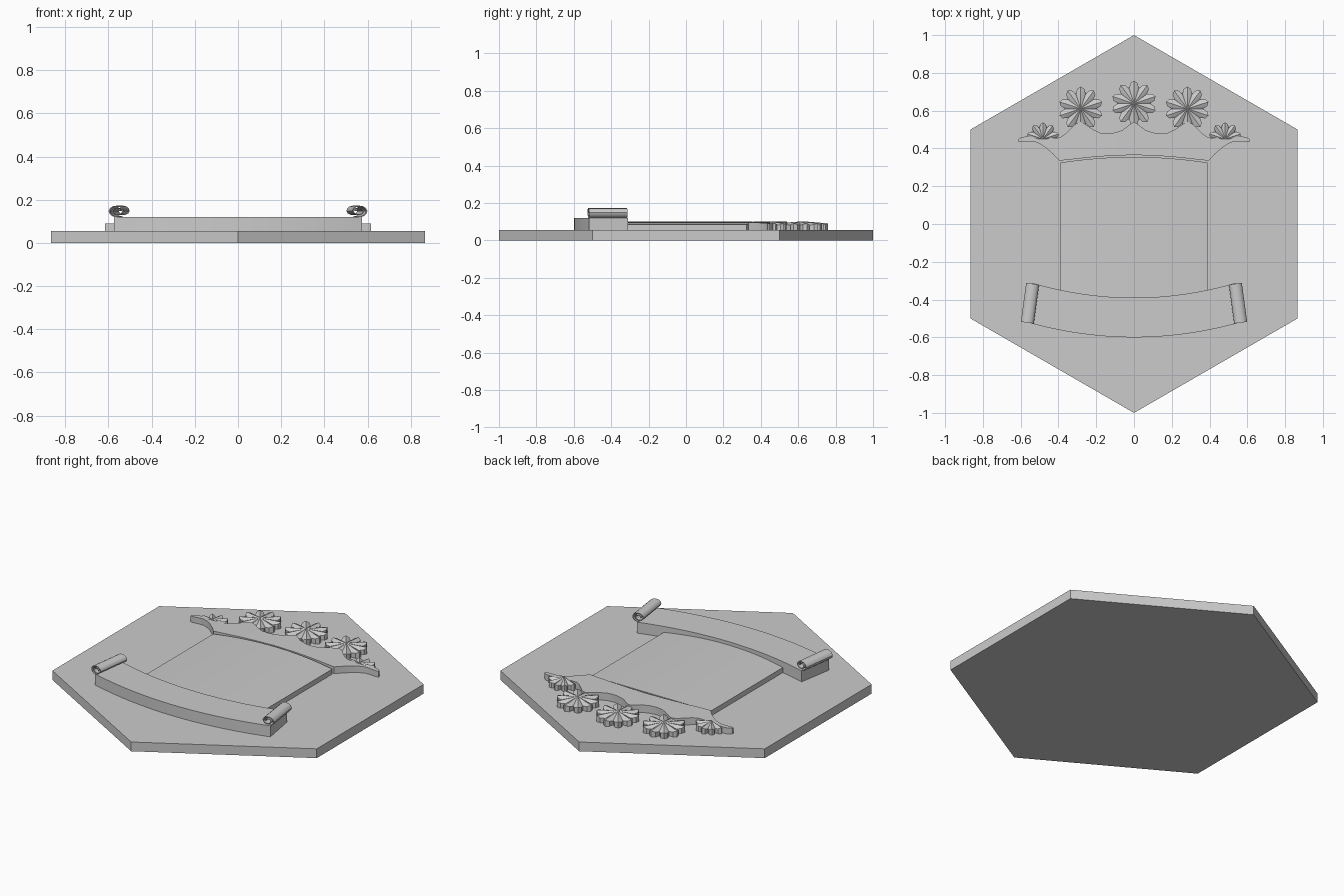
import bpy, bmesh
from math import sin, cos, pi, radians

if "Cube" in bpy.data.objects:
    bpy.data.objects.remove(bpy.data.objects["Cube"])

BASE = 0.055   # top of the plate


def finish(name, bm, angle=30):
    bmesh.ops.recalc_face_normals(bm, faces=bm.faces)
    me = bpy.data.meshes.new(name)
    bm.to_mesh(me)
    bm.free()
    ob = bpy.data.objects.new(name, me)
    bpy.context.collection.objects.link(ob)
    bpy.ops.object.select_all(action='DESELECT')
    ob.select_set(True)
    bpy.context.view_layer.objects.active = ob
    bpy.ops.object.shade_smooth_by_angle(angle=radians(angle))
    return ob


def loft(name, rings, angle=30):
    """Join closed four-point sections into one solid."""
    bm = bmesh.new()
    rows = [[bm.verts.new(p) for p in r] for r in rings]
    for a, b in zip(rows, rows[1:]):
        for i in range(4):
            j = (i + 1) % 4
            bm.faces.new((a[i], a[j], b[j], b[i]))
    bm.faces.new(rows[0])
    bm.faces.new(rows[-1])
    return finish(name, bm, angle)


def strip(name, cols, top):
    """Relief plate from columns (x front, y front, x back, y back)."""
    z0 = BASE - 0.003
    return loft(name, [((xa, ya, z0), (xb, yb, z0), (xb, yb, top(xb)), (xa, ya, top(xa)))
                       for xa, ya, xb, yb in cols])


def flower(name, cx, cy, r, petals, start=0.0, sweep=2 * pi):
    """Domed rosette with creased, pointed petals."""
    bm = bmesh.new()
    shape = [(0, 0.70, 0.080), (0.22, 0.91, 0.085), (0.5, 1.0, 0.091), (0.78, 0.91, 0.085)]
    pts = []
    for p in range(petals):
        for f, k, z in shape:
            pts.append((start + sweep * (p + f) / petals, k * r, z))
    full = sweep > 6.2
    if not full:
        pts.append((start + sweep, 0.70 * r, 0.080))
    top = [bm.verts.new((cx + k * cos(a), cy + k * sin(a), z)) for a, k, z in pts]
    low = [bm.verts.new((v.co.x, v.co.y, BASE - 0.003)) for v in top]
    mid = bm.verts.new((cx, cy, 0.101))
    foot = bm.verts.new((cx, cy, BASE - 0.003))
    n = len(top)
    for i in range(n if full else n - 1):
        j = (i + 1) % n
        bm.faces.new((mid, top[i], top[j]))
        bm.faces.new((foot, low[j], low[i]))
        bm.faces.new((top[i], low[i], low[j], top[j]))
    if not full:
        bm.faces.new((mid, foot, low[0], top[0]))
        bm.faces.new((mid, top[-1], low[-1], foot))
    return finish(name, bm, 25)


# hexagonal backing plate
bpy.ops.mesh.primitive_cylinder_add(vertices=6, radius=1, depth=BASE, location=(0, 0, BASE / 2))
plate = bpy.context.object
plate.name = "hexagon_plate"
if abs(max(v.co.y for v in plate.data.vertices) - 1) > 0.01:
    plate.rotation_euler.z = pi / 6

# gently bowed centre panel
cols = []
for i in range(25):
    x = 0.39 * (i / 12 - 1)
    cols.append((x, -0.42, x, 0.355 - 0.2 * x * x))
strip("centre_panel", cols, lambda x: 0.1 - 0.1 * x * x)

# curved ribbon banner
cols = []
for i in range(33):
    t = i / 16 - 1
    xa, xb = 0.575 * t, 0.54 * t
    cols.append((xa, -0.60 + 0.25 * xa * xa, xb, -0.39 + 0.27 * xb * xb))
strip("banner", cols, lambda x: 0.12)

# spiral rolls at the banner ends
for s, side in ((1, "right"), (-1, "left")):
    rings = []
    for i in range(22):
        a = -pi / 2 + i * pi / 6
        k = 1 - 0.62 * i / 21
        ro, ri = k, k - 0.13
        pts = []
        for kk, y in ((ro, -0.104), (ro, 0.104), (ri, 0.104), (ri, -0.104)):
            pts.append((s * 0.042 * kk * cos(a), y, 0.030 * kk * sin(a)))
        rings.append(pts)
    roll = loft("banner_roll_" + side, rings, 40)
    roll.location = (s * 0.547, -0.42, 0.148)
    roll.rotation_euler.z = s * 0.135

# crown band: x, lower edge, upper edge of the right half
half = [(0, .365, .54), (.025, .365, .525), (.06, .363, .498), (.10, .362, .484),
        (.14, .360, .478), (.18, .357, .483), (.22, .354, .502), (.26, .350, .53),
        (.285, .347, .54), (.31, .344, .53), (.34, .341, .50), (.37, .338, .472),
        (.395, .335, .457), (.43, .372, .455), (.47, .406, .46), (.50, .425, .462),
        (.53, .437, .464), (.57, .436, .464), (.60, .433, .458), (.615, .436, .445)]
full = [(-x, a, b) for x, a, b in half[:0:-1]] + half
strip("crown_band", [(x, a, x, b) for x, a, b in full], lambda x: 0.1 - 0.028 * x * x)

# crown flowers
flower("crown_flower_centre", 0, 0.638, 0.12, 10, pi / 2 - pi / 10)
for s, side in ((1, "right"), (-1, "left")):
    flower("crown_flower_" + side, s * 0.282, 0.61, 0.118, 10, pi / 2 - pi / 10)
    flower("crown_half_flower_" + side, s * 0.482, 0.45, 0.088, 5, 0, pi)
